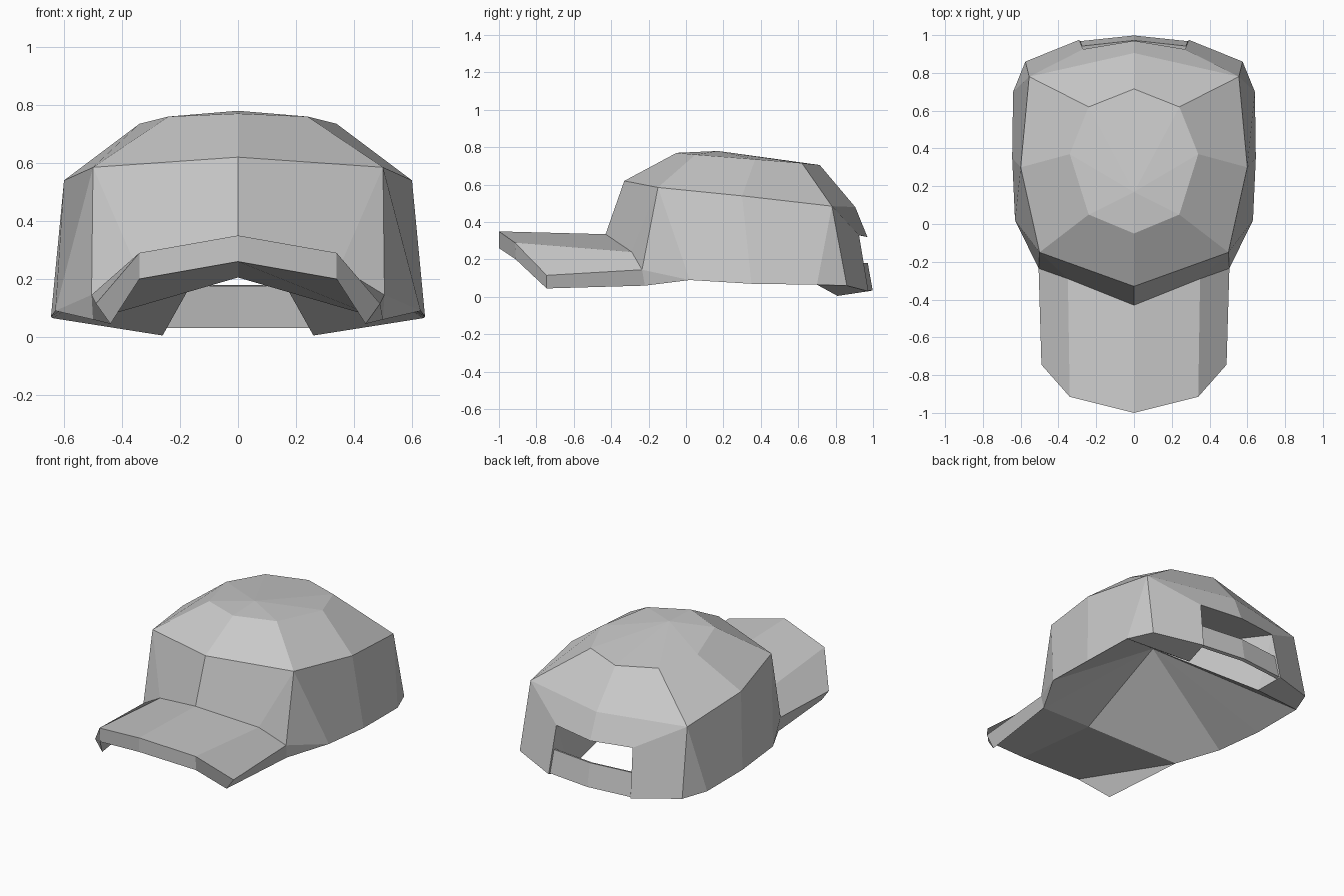
import bpy
import bmesh
from mathutils import Vector

old = bpy.data.objects.get("Cube")
if old:
    bpy.data.objects.remove(old, do_unlink=True)

# One plain grey cloth colour
grey = (0.588, 0.588, 0.588, 1.0)
cloth = bpy.data.materials.new("grey_cloth")
cloth.use_nodes = True
cloth.diffuse_color = grey
cloth.node_tree.nodes["Principled BSDF"].inputs["Base Color"].default_value = grey


def strip(upper, lower):
    """Quads between two matching rows; repeated points give triangles."""
    return [[upper[i], upper[i + 1], lower[i + 1], lower[i]]
            for i in range(len(upper) - 1)]


def fan(centre, row):
    """Triangles from one centre point to a row."""
    return [[centre, row[i], row[i + 1]] for i in range(len(row) - 1)]


def build_mirrored(name, faces):
    """Make a flat-shaded object from left-half faces and their mirror image."""
    bm = bmesh.new()
    known = {}

    def vertex(point, side):
        key = (point[0] * side + 0.0, point[1], point[2])
        if key not in known:
            known[key] = bm.verts.new(Vector(key))
        return known[key]

    for side in (1, -1):
        for face in faces:
            loop = list(dict.fromkeys(vertex(p, side) for p in face))
            if side < 0:
                loop.reverse()
            bm.faces.new(loop)
    bmesh.ops.recalc_face_normals(bm, faces=bm.faces)
    mesh = bpy.data.meshes.new(name)
    bm.to_mesh(mesh)
    bm.free()
    mesh.materials.append(cloth)
    obj = bpy.data.objects.new(name, mesh)
    bpy.context.collection.objects.link(obj)
    return obj


# Crown rows, each listed from front to back on the left half
peak = (0, 0.17, 0.78)
top_row = [(0, -0.05, 0.77), (0.24, 0.05, 0.76), (0.34, 0.37, 0.735),
           (0.24, 0.62, 0.715), (0, 0.715, 0.705)]
middle_row = [(0, -0.33, 0.62), (0.5, -0.15, 0.585), (0.6, 0.3, 0.54),
              (0.555, 0.78, 0.485), (0, 0.905, 0.48)]
brim_seam = [(0, -0.43, 0.335), (0.35, -0.29, 0.24), (0.505, -0.235, 0.145)]
side_rim = [(0.63, 0.02, 0.09), (0.645, 0.35, 0.07), (0.64, 0.7, 0.065),
            (0.575, 0.86, 0.06)]

# Lower edge of the brim seam, the back opening and the inner lining
under_front, under_corner = (0, -0.41, 0.205), (0.5, -0.22, 0.06)
gap_top, gap_corner = (0, 0.97, 0.32), (0.27, 0.925, 0.33)
panel_foot, inner_foot = (0.29, 0.975, 0.03), (0.26, 0.81, 0.005)
lining_peak = (0, 0.17, 0.47)

m_front, m_corner, m_side, m_rear, m_back = middle_row
crown = fan(peak, top_row) + strip(top_row, middle_row)
crown += strip([m_front, m_corner, m_corner, m_corner, m_side, m_rear, m_rear],
               brim_seam + side_rim)
crown += [
    [m_rear, m_back, gap_top, gap_corner],
    [m_rear, gap_corner, panel_foot, side_rim[-1]],
    [gap_corner, panel_foot, inner_foot],
    [side_rim[-2], side_rim[-1], panel_foot, inner_foot],
    [brim_seam[-1], under_corner, side_rim[0]],
]
crown += fan(lining_peak, [under_front, under_corner] + side_rim[:-1]
             + [inner_foot, gap_corner, gap_top])
build_mirrored("crown", crown)

# Brim: bent top sheet, thick edge and underside
edge_top = [(0, -1, 0.35), (0.34, -0.915, 0.29), (0.49, -0.745, 0.115)]
edge_low = [(0, -1, 0.26), (0.34, -0.91, 0.2), (0.44, -0.745, 0.045)]
brim = strip(brim_seam, edge_top) + strip(edge_top, edge_low)
brim += strip(edge_low, [under_front, under_corner, under_corner])
brim.append([edge_top[-1], brim_seam[-1], under_corner, edge_low[-1]])
build_mirrored("brim", brim)

# Adjuster strap across the back opening
strap_top = [(0, 0.972, 0.18), (0.275, 0.942, 0.18)]
strap_low = [(0, 0.998, 0.035), (0.285, 0.968, 0.035)]
inset = Vector((0, -0.02, -0.005))
inner_top = [tuple(Vector(p) + inset) for p in strap_top]
inner_low = [tuple(Vector(p) + inset) for p in strap_low]
strap = strip(strap_top, strap_low) + strip(inner_top, inner_low)
strap += strip(strap_top, inner_top) + strip(strap_low, inner_low)
strap.append([strap_top[-1], strap_low[-1], inner_low[-1], inner_top[-1]])
build_mirrored("back_strap", strap)
